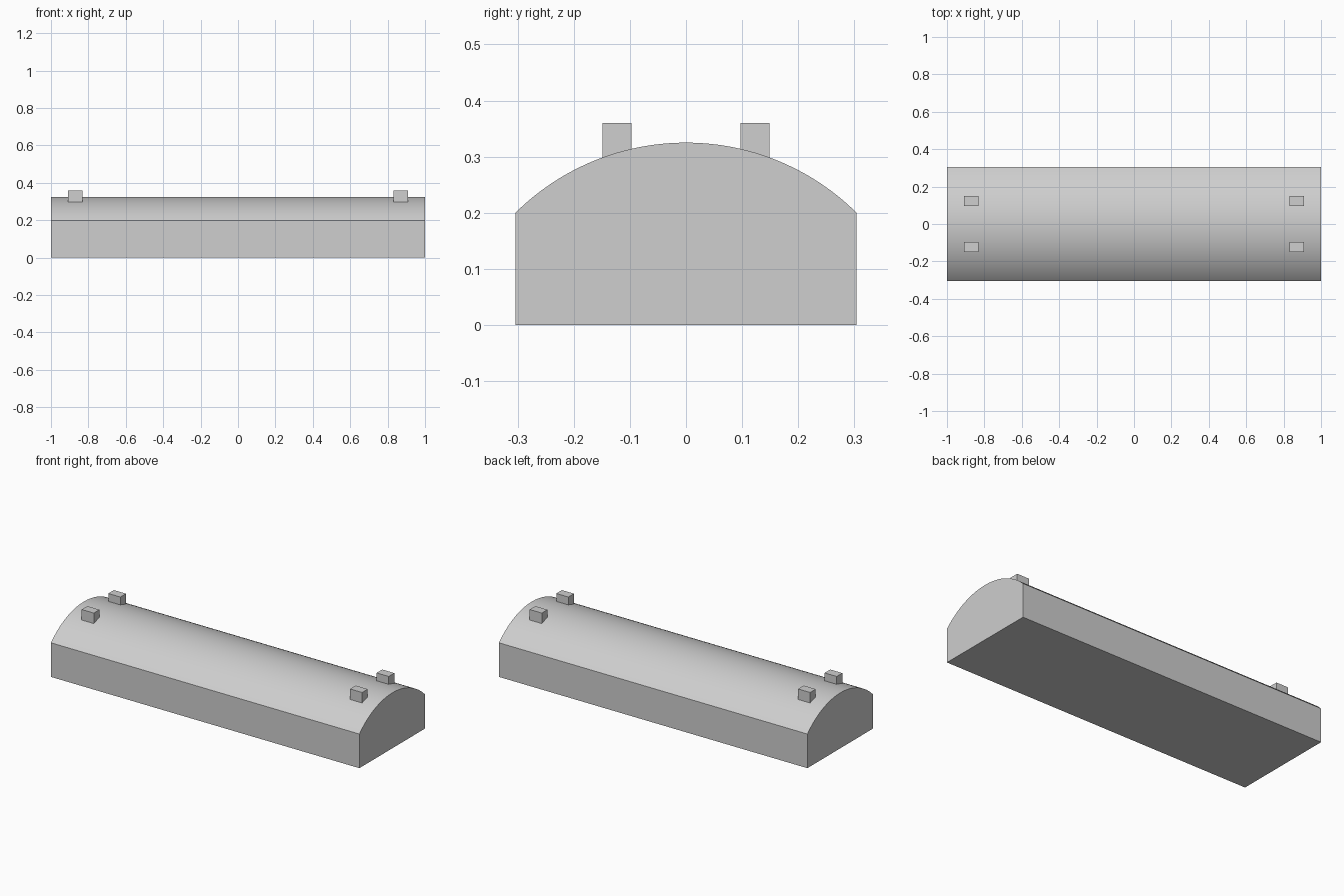
import bpy
import bmesh
import math

cube = bpy.data.objects.get("Cube")
if cube:
    bpy.data.objects.remove(cube, do_unlink=True)

HALF_LEN, HALF_WIDTH = 1.0, 0.304
WALL, CROWN = 0.2, 0.325
PEG_X, PEG_Y, PEG_TOP = 0.87, 0.123, 0.36
PEG_SIZE = (0.078, 0.052, 0.07)

# Single plain grey
grey = bpy.data.materials.new("light grey")
grey.use_nodes = True
colour = (0.62, 0.62, 0.62, 1)
grey.diffuse_color = colour
grey.node_tree.nodes["Principled BSDF"].inputs["Base Color"].default_value = colour


def make_object(name, bm):
    bmesh.ops.recalc_face_normals(bm, faces=bm.faces)
    mesh = bpy.data.meshes.new(name)
    bm.to_mesh(mesh)
    bm.free()
    mesh.materials.append(grey)
    obj = bpy.data.objects.new(name, mesh)
    bpy.context.collection.objects.link(obj)
    return obj


# Body: straight walls under a shallow circular arch, extruded along x
rise = CROWN - WALL
radius = (HALF_WIDTH ** 2 + rise ** 2) / (2 * rise)
half_angle = math.asin(HALF_WIDTH / radius)
steps = 48
profile = [(-HALF_WIDTH, 0), (HALF_WIDTH, 0)]
for i in range(steps + 1):
    a = half_angle * (1 - 2 * i / steps)
    profile.append((radius * math.sin(a), CROWN - radius + radius * math.cos(a)))

bm = bmesh.new()
end = bm.faces.new([bm.verts.new((-HALF_LEN, y, z)) for y, z in profile])
moved = bmesh.ops.extrude_face_region(bm, geom=[end], use_keep_orig=True)["geom"]
bmesh.ops.translate(bm, vec=(2 * HALF_LEN, 0, 0),
                    verts=[v for v in moved if isinstance(v, bmesh.types.BMVert)])
body = make_object("arched_body", bm)
bpy.ops.object.select_all(action="DESELECT")
body.select_set(True)
bpy.context.view_layer.objects.active = body
bpy.ops.object.shade_smooth_by_angle(angle=math.radians(30))

# Four small pegs, sunk into the arch
for side, sx in (("right", -1), ("left", 1)):
    for row, sy in (("front", -1), ("back", 1)):
        bm = bmesh.new()
        bmesh.ops.create_cube(bm, size=1)
        bmesh.ops.scale(bm, vec=PEG_SIZE, verts=bm.verts)
        peg = make_object(f"{row}_{side}_peg", bm)
        peg.location = (sx * PEG_X, sy * PEG_Y, PEG_TOP - PEG_SIZE[2] / 2)
